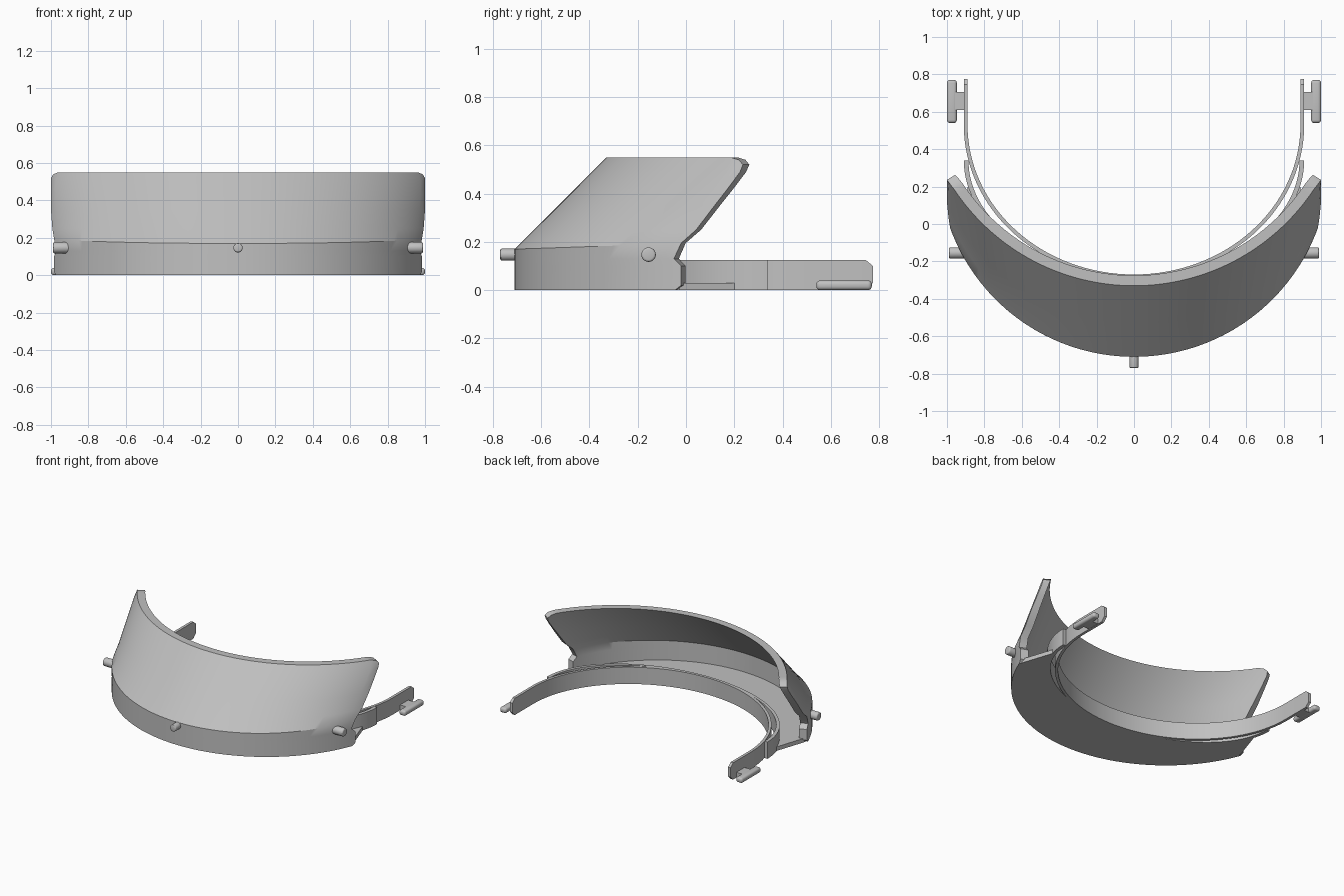
import bpy, bmesh, math

if "Cube" in bpy.data.objects:
    bpy.data.objects.remove(bpy.data.objects["Cube"])

GREY = (0.53, 0.53, 0.53, 1)
mat = bpy.data.materials.new("light grey plastic")
mat.use_nodes = True
mat.diffuse_color = GREY
mat.node_tree.nodes["Principled BSDF"].inputs["Base Color"].default_value = GREY


def finish(name, bm):
    """Turn a bmesh into a shaded object."""
    bmesh.ops.recalc_face_normals(bm, faces=bm.faces)
    mesh = bpy.data.meshes.new(name)
    bm.to_mesh(mesh)
    bm.free()
    mesh.materials.append(mat)
    ob = bpy.data.objects.new(name, mesh)
    bpy.context.collection.objects.link(ob)
    bpy.ops.object.select_all(action='DESELECT')
    ob.select_set(True)
    bpy.context.view_layer.objects.active = ob
    bpy.ops.object.shade_smooth_by_angle(angle=math.radians(30))
    return ob


def loft(name, sections):
    """Solid through closed sections; each runs up one side and down the other."""
    bm = bmesh.new()
    loops = [[bm.verts.new(p) for p in s] for s in sections]
    m = len(loops[0])
    for a, b in zip(loops, loops[1:]):
        for i in range(m):
            j = (i + 1) % m
            bm.faces.new((a[i], a[j], b[j], b[i]))
    for s in (loops[0], loops[-1]):
        for i in range(m // 2 - 1):
            bm.faces.new((s[i], s[i + 1], s[m - 2 - i], s[m - 1 - i]))
    return finish(name, bm)


def slab(outer, inner, z0, z1):
    """Rectangular cross-section between two plan points."""
    return [(*outer, z0), (*outer, z1), (*inner, z1), (*inner, z0)]


def ellipse(a, b, cy, t):
    return (a * math.sin(t), cy - b * math.cos(t))


def spread(limit, n):
    return [limit * (2 * i / n - 1) for i in range(n + 1)]


def box(name, x0, x1, y0, y1, z0, z1, bevel=0.0):
    bm = bmesh.new()
    bmesh.ops.create_cube(bm, size=1)
    for v in bm.verts:
        v.co = ((x0, x1)[v.co.x > 0], (y0, y1)[v.co.y > 0], (z0, z1)[v.co.z > 0])
    if bevel:
        bmesh.ops.bevel(bm, geom=list(bm.edges), offset=bevel, segments=4,
                        profile=0.5, affect='EDGES')
    return finish(name, bm)


def peg(name, radius, length, loc, rot):
    bm = bmesh.new()
    bmesh.ops.create_cone(bm, cap_ends=True, segments=24, radius1=radius,
                          radius2=radius, depth=length)
    rim = [e for e in bm.edges if abs(e.verts[0].co.z - e.verts[1].co.z) < 1e-5]
    bmesh.ops.bevel(bm, geom=rim, offset=radius * 0.3, segments=3,
                    profile=0.5, affect='EDGES')
    ob = finish(name, bm)
    ob.location, ob.rotation_euler = loc, rot


# Visor: upright front wall that leans back into a flared shield.
KINK, TOP = 0.17, 0.55
ROWS = [(0, -0.045), (0.02, -0.02), (0.10, -0.02), (0.13, -0.05), (KINK, -0.02),
        (0.25, 0.042), (0.35, 0.118), (0.43, 0.18), (0.49, 0.224), (0.52, 0.236),
        (0.54, 0.218), (TOP, 0.185)]


def visor_section(u):
    outer, inner = [], []
    for z, y_end in ROWS:
        lean = max(0, (z - KINK) / (TOP - KINK))
        cy = 0.336 + 0.489 * lean
        r = 1.046 + 0.109 * lean
        t = u * math.acos((cy - y_end) / r)
        if z == KINK:
            z += 0.025 * u * u
        for side, radius in ((outer, r), (inner, r - 0.055)):
            x, y = ellipse(radius, radius, cy, t)
            side.append((max(-1, min(1, x)), y, z))
    return outer + inner[::-1]


loft("visor", [visor_section(u) for u in spread(1, 72)])

# Headband: curved strip with straight side straps and chamfered tips.
band = [slab(ellipse(0.91, 0.82, 0.53, t), ellipse(0.89, 0.80, 0.53, t), 0, 0.125)
        for t in spread(math.pi / 2, 64)]


def strap_end(s, y, z0, z1):
    return slab((s * 0.91, y), (s * 0.89, y), z0, z1)


left_end = [strap_end(1, 0.745, 0, 0.125), strap_end(1, 0.775, 0.03, 0.10)]
right_end = [strap_end(-1, 0.775, 0.03, 0.10), strap_end(-1, 0.745, 0, 0.125)]
loft("headband", right_end + band + left_end)

# Outer branch of the band, leaving narrow slots at the sides.
loft("band_support",
     [slab(ellipse(0.91, 0.63, 0.34, t), ellipse(0.885, 0.61, 0.34, t), 0, 0.125)
      for t in spread(math.pi / 2, 64)])

# Crescent floor joining the band support to the visor wall.
loft("floor",
     [slab(ellipse(1.03, 1.03, 0.336, 1.21 * u),
           ellipse(0.905, 0.625, 0.34, 1.36 * u), 0, 0.03) for u in spread(1, 64)])

# Hooks on the strap ends and pegs on the wall.
for side, s in (("left", 1), ("right", -1)):
    bar = sorted((s * 0.947, s * 1.0))
    stem = sorted((s * 0.90, s * 0.96))
    box(side + "_hook_bar", *bar, 0.54, 0.77, 0, 0.04, 0.016)
    box(side + "_hook_stem", *stem, 0.61, 0.705, 0.001, 0.039)
    peg(side + "_peg", 0.03, 0.11, (s * 0.935, -0.155, 0.147), (0, math.pi / 2, 0))
peg("front_peg", 0.025, 0.10, (0, -0.72, 0.147), (math.pi / 2, 0, 0))
